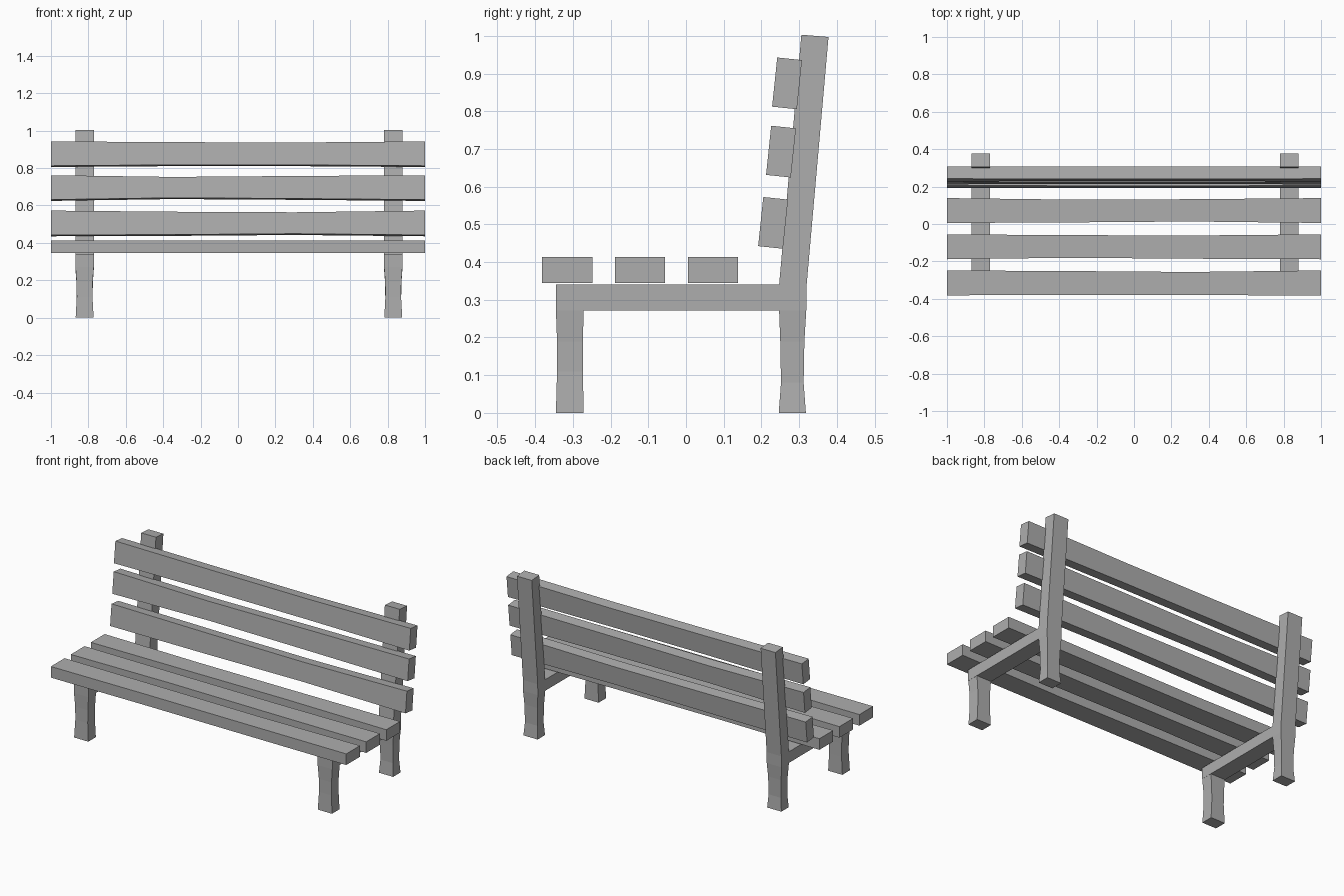
import bpy, bmesh
from mathutils import Vector

cube = bpy.data.objects.get("Cube")
if cube:
    bpy.data.objects.remove(cube, do_unlink=True)

grey = bpy.data.materials.new("weathered grey")
grey.use_nodes = True
colour = (0.42, 0.42, 0.42, 1)
grey.diffuse_color = colour
grey.node_tree.nodes["Principled BSDF"].inputs["Base Color"].default_value = colour


def loft(name, rings):
    """Skin a row of four-cornered sections into a closed beam."""
    bm = bmesh.new()
    rows = [[bm.verts.new(p) for p in ring] for ring in rings]
    for a, b in zip(rows, rows[1:]):
        for i in range(4):
            j = (i + 1) % 4
            bm.faces.new((a[i], a[j], b[j], b[i]))
    bm.faces.new(rows[0][::-1])
    bm.faces.new(rows[-1])
    bmesh.ops.recalc_face_normals(bm, faces=bm.faces)
    mesh = bpy.data.meshes.new(name)
    bm.to_mesh(mesh)
    bm.free()
    mesh.materials.append(grey)
    obj = bpy.data.objects.new(name, mesh)
    bpy.context.collection.objects.link(obj)
    return obj


def upright(name, x, sections):
    """Post from sections of z, front y, back y, half width, top slope."""
    rings = []
    for z, y0, y1, w, slope in sections:
        rings.append([(x - w, y0, z + slope), (x + w, y0, z + slope),
                      (x + w, y1, z - slope), (x - w, y1, z - slope)])
    return loft(name, rings)


def slat(name, y, z, depth, height, lean, dents):
    """Long board, its two edges nibbled in at the inner stations."""
    up = Vector((0, lean, 1)).normalized()
    back = Vector((0, up.z, -up.y))
    rings = []
    for x, (low, high, front, rear) in zip((-1, -0.35, 0.3, 1),
                                          [(0,) * 4, *dents, (0,) * 4]):
        c = Vector((x, y, z))
        b, t = -height / 2 + low, height / 2 - high
        f, r = -depth / 2 + front, depth / 2 - rear
        rings.append([c + back * s + up * h
                      for s, h in ((f, b), (r, b), (r, t), (f, t))])
    return loft(name, rings)


# Side frames: front leg, seat rail and leaning back post
for side, x in (("right", -0.82), ("left", 0.83)):
    upright(f"{side}_front_leg", x, [
        (0, -0.345, -0.272, 0.048, 0), (0.11, -0.342, -0.273, 0.042, 0),
        (0.19, -0.342, -0.273, 0.043, 0), (0.272, -0.345, -0.272, 0.049, 0)])
    upright(f"{side}_seat_rail", x, [
        (0.272, -0.345, 0.25, 0.05, 0), (0.34, -0.345, 0.25, 0.05, 0)])
    upright(f"{side}_back_post", x, [
        (0, 0.246, 0.318, 0.048, 0), (0.08, 0.252, 0.312, 0.042, 0),
        (0.19, 0.25, 0.314, 0.044, 0), (0.272, 0.247, 0.319, 0.05, 0),
        (0.34, 0.247, 0.32, 0.05, 0), (1, 0.306, 0.378, 0.05, 0.003)])

# Seat boards, front to back
seat = [("front", -0.315, [(0, 0, 0.003, 0.003), (0, 0, 0.001, 0.008)]),
        ("middle", -0.122, [(0, 0, 0.008, 0.004), (0, 0, 0.003, 0.006)]),
        ("rear", 0.072, [(0, 0, 0.003, 0.008), (0, 0, 0.008, 0.006)])]
for label, y, dents in seat:
    slat(f"{label}_seat_slat", y, 0.379, 0.133, 0.068, 0, dents)

# Leaning backrest boards, bottom to top
backrest = [("lower", 0.231, 0.504, [(0.002, 0.006, 0, 0), (0.007, 0.009, 0, 0)]),
            ("middle", 0.252, 0.693, [(0.01, 0.009, 0, 0), (0.006, 0.004, 0, 0)]),
            ("upper", 0.268, 0.874, [(0.005, 0.004, 0, 0), (0.005, 0.006, 0, 0)])]
for label, y, z, dents in backrest:
    slat(f"{label}_back_slat", y, z, 0.066, 0.131, 0.105, dents)
